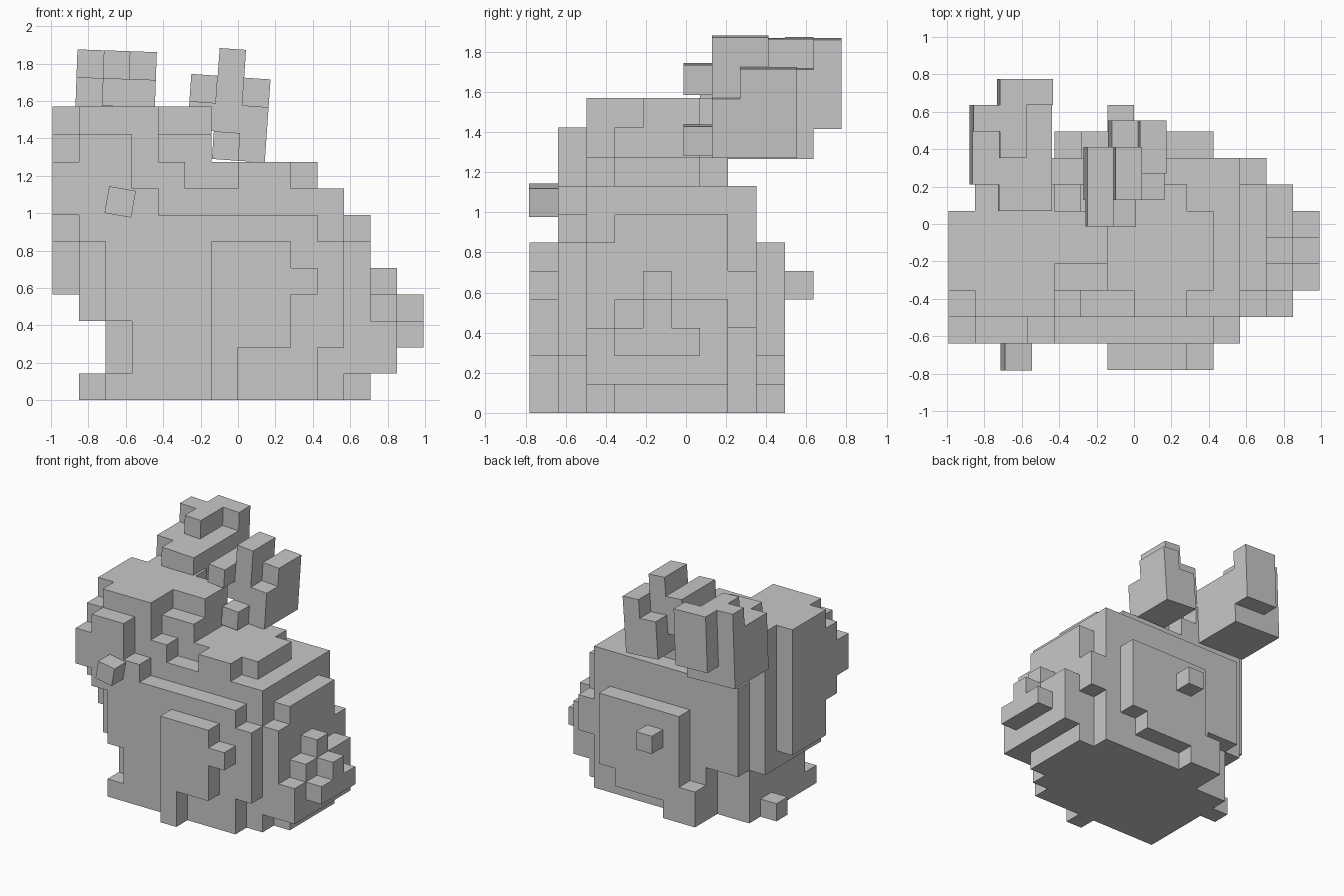
import bpy, bmesh, math
from mathutils import Matrix, Vector

default = bpy.data.objects.get("Cube")
if default:
    bpy.data.objects.remove(default, do_unlink=True)

grey = bpy.data.materials.new("stone_grey")
grey.use_nodes = True
color = (0.58, 0.58, 0.58, 1)
grey.diffuse_color = color
grey.node_tree.nodes["Principled BSDF"].inputs["Base Color"].default_value = color

CELL = 0.1415
FRONT = -0.78
SHOULDER = 9 * CELL
STRETCH = 1.05
taken = set()
DIRECTIONS = [Vector(d) for d in ((1, 0, 0), (-1, 0, 0), (0, 1, 0), (0, -1, 0), (0, 0, 1), (0, 0, -1))]


def place(corner):
    """Grid corner to position; the upper part is slightly stretched."""
    x, y, z = corner * CELL
    if z > SHOULDER:
        z = SHOULDER + (z - SHOULDER) * STRETCH
    return Vector((x, y + FRONT, z))


def finish(name, bm):
    mesh = bpy.data.meshes.new(name)
    bm.to_mesh(mesh)
    bm.free()
    mesh.materials.append(grey)
    obj = bpy.data.objects.new(name, mesh)
    bpy.context.collection.objects.link(obj)
    return obj


def blocks(name, spans, lean=0, shift=(0, 0, 0)):
    """Merge grid spans (x, y, z pairs) into one shell of exposed faces."""
    cells = {(x, y, z)
             for x0, x1, y0, y1, z0, z1 in spans
             for x in range(x0, x1) for y in range(y0, y1) for z in range(z0, z1)}
    cells -= taken
    taken.update(cells)
    bm = bmesh.new()
    for cell in sorted(cells):
        middle = Vector(cell) + Vector((0.5, 0.5, 0.5))
        for d in DIRECTIONS:
            if tuple(int(c) for c in Vector(cell) + d) in cells:
                continue
            u = Vector((d.y, d.z, d.x)) / 2
            v = d.cross(u)
            corners = [middle + d / 2 + a for a in (u + v, v - u, -u - v, u - v)]
            bm.faces.new([bm.verts.new(place(c)) for c in corners])
    bmesh.ops.remove_doubles(bm, verts=bm.verts, dist=0.001)
    if lean:
        center = sum((v.co for v in bm.verts), Vector()) / len(bm.verts)
        bmesh.ops.rotate(bm, verts=bm.verts, cent=center,
                         matrix=Matrix.Rotation(math.radians(lean), 3, "Y"))
    bmesh.ops.translate(bm, verts=bm.verts, vec=shift)
    return finish(name, bm)


# Torso, flanks, chest, rump and back
blocks("torso", [
    (-5, 4, 2, 7, 0, 8), (-5, 4, 7, 8, 3, 8), (-3, 4, 7, 8, 0, 3),
    (-4, 3, 1, 2, 0, 2), (-4, 4, 1, 2, 2, 6), (-4, 3, 1, 2, 6, 7),
    (-5, -4, 1, 2, 3, 7), (-6, -5, 2, 7, 3, 9),
    (4, 5, 2, 7, 1, 6), (4, 5, 7, 8, 3, 5), (4, 5, 3, 7, 6, 7), (4, 5, 3, 7, 0, 1),
    (-5, 2, 3, 7, 8, 9), (-5, -2, 2, 3, 8, 9), (0, 2, 2, 3, 8, 9), (2, 3, 3, 6, 8, 9),
])

# Legs
blocks("front_paws", [(-5, -4, 1, 2, 0, 1), (-6, -5, 5, 6, 0, 1)])
blocks("right_haunch", [(-1, 2, 0, 1, 2, 6), (2, 3, 0, 1, 4, 5), (-1, 0, 0, 1, 0, 2)])
blocks("left_haunch", [
    (-2, 3, 8, 9, 2, 6), (-2, -1, 8, 9, 0, 2), (-1, 2, 8, 9, 1, 2),
    (-3, -2, 8, 9, 0, 2), (-1, 0, 9, 10, 4, 5),
])

# Stepped tail
blocks("tail", [
    (5, 6, 2, 7, 1, 3), (5, 6, 3, 7, 3, 4), (5, 6, 4, 5, 4, 5),
    (6, 7, 3, 6, 2, 3), (6, 7, 4, 5, 3, 4),
])

# Head with muzzle, cheek and nape
blocks("head", [
    (-7, -6, 3, 6, 4, 11), (-7, -6, 2, 3, 6, 10), (-6, -3, 2, 6, 9, 11),
    (-6, -4, 1, 2, 6, 10), (-7, -6, 1, 2, 7, 9),
    (-6, -3, 6, 7, 9, 11), (-3, -2, 3, 7, 9, 10), (-3, -1, 4, 6, 9, 11),
    (-2, -1, 3, 4, 9, 10), (-4, -3, 1, 2, 7, 8),
])

# Ears, leaning a little
blocks("near_ear", [
    (-2, -1, 5, 8, 10, 12), (-1, 0, 6, 8, 10, 13), (-1, 0, 6, 9, 9, 11),
    (0, 1, 6, 7, 9, 11), (0, 1, 7, 9, 9, 12), (-1, 0, 5, 6, 9, 10),
], lean=4, shift=(0.02, 0.06, 0.01))
blocks("far_ear", [
    (-5, -3, 6, 7, 10, 12), (-6, -3, 7, 10, 9, 12),
    (-6, -5, 9, 10, 12, 13), (-5, -4, 8, 10, 12, 13), (-5, -3, 10, 11, 10, 13),
], lean=2, shift=(-0.02, 0, 0))

# Tilted knob on the cheek
bm = bmesh.new()
bmesh.ops.create_cube(bm, size=0.145)
knob = finish("cheek_knob", bm)
knob.location = (-0.63, -0.71, 1.06)
knob.rotation_euler = (0, math.radians(10), 0)
